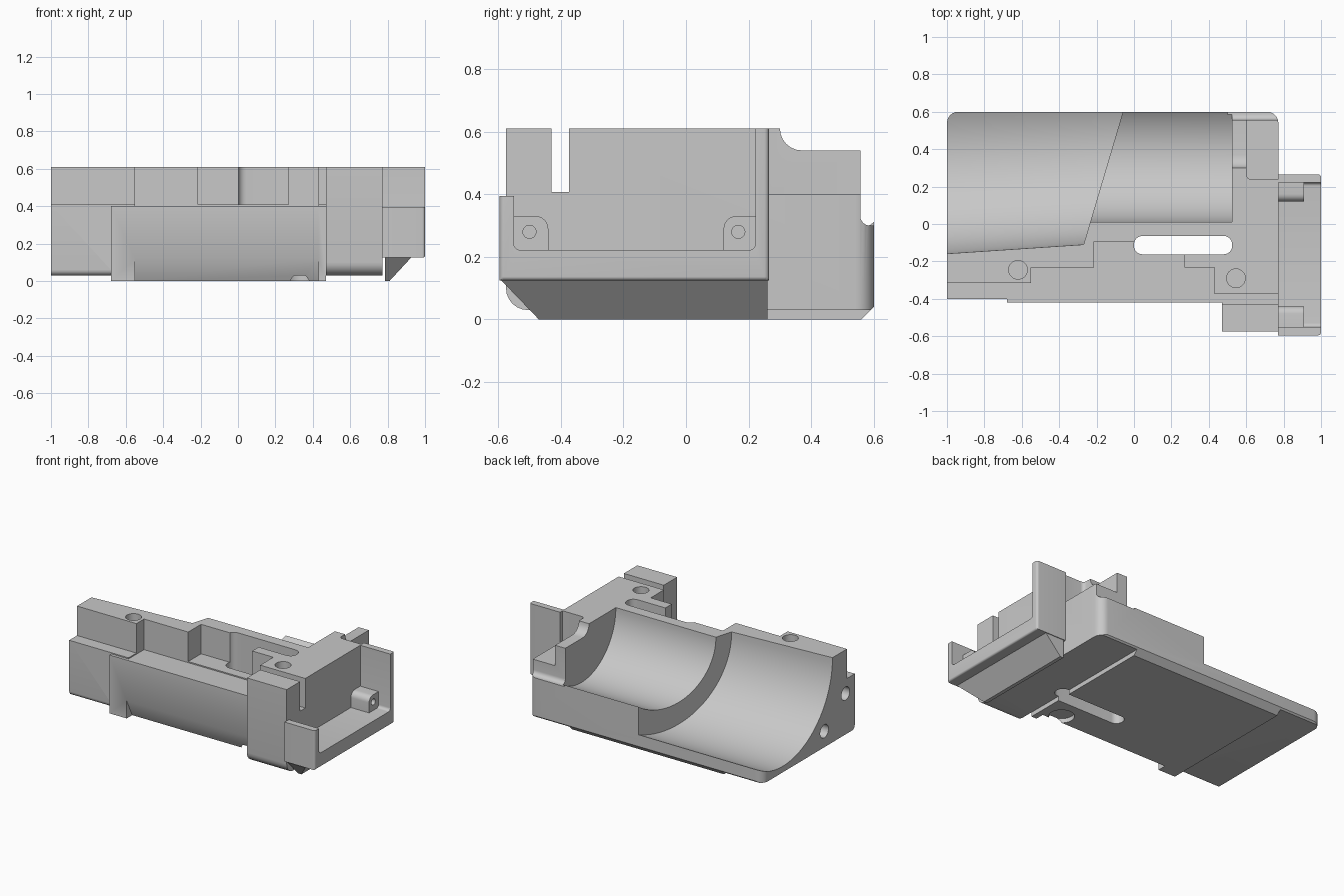
import bpy, bmesh, math
from mathutils import Vector

cube = bpy.data.objects.get("Cube")
if cube:
    bpy.data.objects.remove(cube, do_unlink=True)

grey = bpy.data.materials.new("plain grey")
grey.use_nodes = True
GREY = (0.58, 0.58, 0.58, 1)
grey.diffuse_color = GREY
grey.node_tree.nodes["Principled BSDF"].inputs["Base Color"].default_value = GREY


def finish(name, bm):
    bmesh.ops.recalc_face_normals(bm, faces=bm.faces)
    mesh = bpy.data.meshes.new(name)
    bm.to_mesh(mesh)
    bm.free()
    mesh.materials.append(grey)
    ob = bpy.data.objects.new(name, mesh)
    bpy.context.collection.objects.link(ob)
    return ob


def box(name, x, y, z, rounds=()):
    """Box from ranges; rounds holds (edge rule, radius) pairs."""
    bm = bmesh.new()
    bmesh.ops.create_cube(bm, size=1)
    for v in bm.verts:
        v.co = Vector([r[0] if c < 0 else r[1] for c, r in zip(v.co, (x, y, z))])
    for rule, radius in rounds:
        edges = []
        for e in bm.edges:
            a, b = e.verts[0].co, e.verts[1].co
            axis = max(range(3), key=lambda i: abs(a[i] - b[i]))
            if rule(axis, (a + b) / 2):
                edges.append(e)
        bmesh.ops.bevel(bm, geom=edges, offset=radius, segments=6,
                        profile=0.5, affect='EDGES')
    return finish(name, bm)


def loft(name, ring_a, ring_b):
    """Solid between two rings of equal length."""
    bm = bmesh.new()
    a = [bm.verts.new(p) for p in ring_a]
    b = [bm.verts.new(p) for p in ring_b]
    bm.faces.new(a)
    bm.faces.new(b)
    for i in range(len(a)):
        j = (i + 1) % len(a)
        bm.faces.new((a[i], a[j], b[j], b[i]))
    return finish(name, bm)


def prism(name, x, profile):
    return loft(name, *[[(h, y, z) for y, z in profile] for h in x])


def circle(cy, cz, r, n=96):
    return [(cy + r * math.cos(2 * math.pi * i / n),
             cz + r * math.sin(2 * math.pi * i / n)) for i in range(n)]


def upright_cylinder(name, x, y, r, z):
    return loft(name, *[[(a, b, h) for a, b in circle(x, y, r, 32)] for h in z])


def combine(target, parts, operation):
    for part in parts:
        mod = target.modifiers.new("join", 'BOOLEAN')
        mod.operation, mod.object, mod.solver = operation, part, 'EXACT'
        dg = bpy.context.evaluated_depsgraph_get()
        mesh = bpy.data.meshes.new_from_object(target.evaluated_get(dg))
        target.modifiers.clear()
        target.data = mesh
        bpy.data.objects.remove(part, do_unlink=True)


def smooth(ob):
    bpy.ops.object.select_all(action='DESELECT')
    ob.select_set(True)
    bpy.context.view_layer.objects.active = ob
    bpy.ops.object.shade_smooth_by_angle(angle=math.radians(32))


TOP = 0.61
HIGH = (0.408, 0.8)

# Main body with rounded back corners and lower front edge
body = box("main_body", (-1, 0.772), (-0.4, 0.6), (0.03, TOP), [
    (lambda ax, c: ax == 2 and c.y > 0.5, 0.06),
    (lambda ax, c: ax == 0 and c.y < -0.3 and c.z < 0.04, 0.03)])
combine(body, [
    box("front_pad", (-0.68, 0.47), (-0.42, -0.2), (0, 0.4)),
    box("base_plate", (-0.68, 0.47), (-0.4, 0.59), (0, 0.06)),
    box("corner_block", (0.47, 0.772), (-0.575, -0.3), (0.03, TOP),
        [(lambda ax, c: ax == 0 and c.y < -0.5 and c.z < 0.1, 0.07)]),
], 'UNION')

# Stepped ledges and pockets along the front, and the lower edge chamfers
cuts = [
    box("left_ledge", (-1.1, -0.549), (-0.7, -0.315), HIGH),
    box("middle_ledge", (-0.55, 0.43), (-0.7, -0.232), (0.4, 0.8)),
    box("block_slot", (0.42, 0.9), (-0.43, -0.374), HIGH),
    box("inner_pocket", (-0.215, 0.27), (-0.24, -0.093), HIGH),
    box("long_slot", (0, 0.525), (-0.162, -0.064), (-0.1, 0.8),
        [(lambda ax, c: ax == 2, 0.045)]),
    prism("front_chamfer", (-0.55, 0.43), [(-0.47, 0.22), (-0.47, -0.1), (-0.31, -0.1)]),
    prism("back_chamfer", (-1.1, 0.9), [(0.55, -0.01), (0.7, 0.14), (0.7, -0.01)]),
]

# Two cradle bores; the wide one ends on a slanted shoulder
cuts.append(prism("narrow_bore", (-0.6, 0.525), circle(0.381, TOP, 0.371)))
outer = [(-1.05, y, z) for y, z in circle(0.377, TOP, 0.539)]
inner = [(-0.237 + 0.296 * y, y, z) for y, z in circle(0.414, TOP, 0.524)]
cuts.append(loft("wide_bore", outer, inner))

# Lowered back corner beside the bore
fillet = [(0.37 - 0.07 * math.cos(t * math.pi / 12), TOP - 0.07 * math.sin(t * math.pi / 12))
          for t in range(7)]
cuts += [
    prism("wall_notch", (0.5, 0.7), [(0.3, 0.8)] + fillet + [(0.8, 0.54), (0.8, 0.8)]),
    box("corner_floor", (0.602, 0.9), (0.238, 0.8), (0.4, 0.8),
        [(lambda ax, c: ax == 2 and c.y < 0.3, 0.025)]),
    box("back_step", (0.5, 0.9), (0.557, 0.8), (0.3, 0.8),
        [(lambda ax, c: ax == 0 and c.y < 0.6 and c.z < 0.4, 0.03)]),
]

# Screw holes on top, underneath and in the far end
cuts += [
    upright_cylinder("top_hole", -0.62, -0.245, 0.05, (0.2, 0.8)),
    upright_cylinder("end_top_hole", 0.545, -0.29, 0.05, (0.2, 0.8)),
    upright_cylinder("under_recess", 0.33, -0.3, 0.08, (-0.1, 0.03)),
    prism("upper_end_hole", (-1.1, -0.8), circle(-0.3, 0.31, 0.045, 32)),
    prism("lower_end_hole", (-1.1, -0.8), circle(-0.07, 0.14, 0.045, 32)),
]
combine(body, cuts, 'DIFFERENCE')
smooth(body)

# Open tray on the end, with one tall and one low side wall
tray = box("end_tray", (0.77, 1), (-0.595, 0.265), (0.125, TOP), [
    (lambda ax, c: ax == 2 and c.x > 0.9, 0.015),
    (lambda ax, c: ax == 1 and c.z < 0.2 and c.x > 0.9, 0.012)])
combine(tray, [
    box("tray_space", (0.6, 1.2), (-0.55, 0.222), (0.222, 0.9),
        [(lambda ax, c: ax == 0 and c.z < 0.3, 0.02)]),
    box("low_wall_space", (0.6, 1.2), (-0.8, -0.5), (0.395, 0.9)),
], 'DIFFERENCE')
smooth(tray)

# Tapered underside of the tray
smooth(loft("tray_underside",
            [(0.785, -0.595, 0.13), (0.93, -0.595, 0.13), (0.93, 0.26, 0.13), (0.785, 0.26, 0.13)],
            [(0.785, -0.47, 0), (0.81, -0.47, 0), (0.81, 0.26, 0), (0.785, 0.26, 0)]))

# Screw bosses in the tray corners
for name, near, far, centre in (("front_boss", -0.56, -0.44, -0.5),
                                ("back_boss", 0.12, 0.23, 0.167)):
    boss = box(name, (0.76, 0.91), (near, far), (0.2, 0.33), [
        (lambda ax, c: ax == 0 and c.z > 0.3 and abs(c.y + 0.165) < 0.32, 0.04)])
    combine(boss, [prism("boss_hole", (0.82, 1), circle(centre, 0.28, 0.021, 24))], 'DIFFERENCE')
    smooth(boss)
